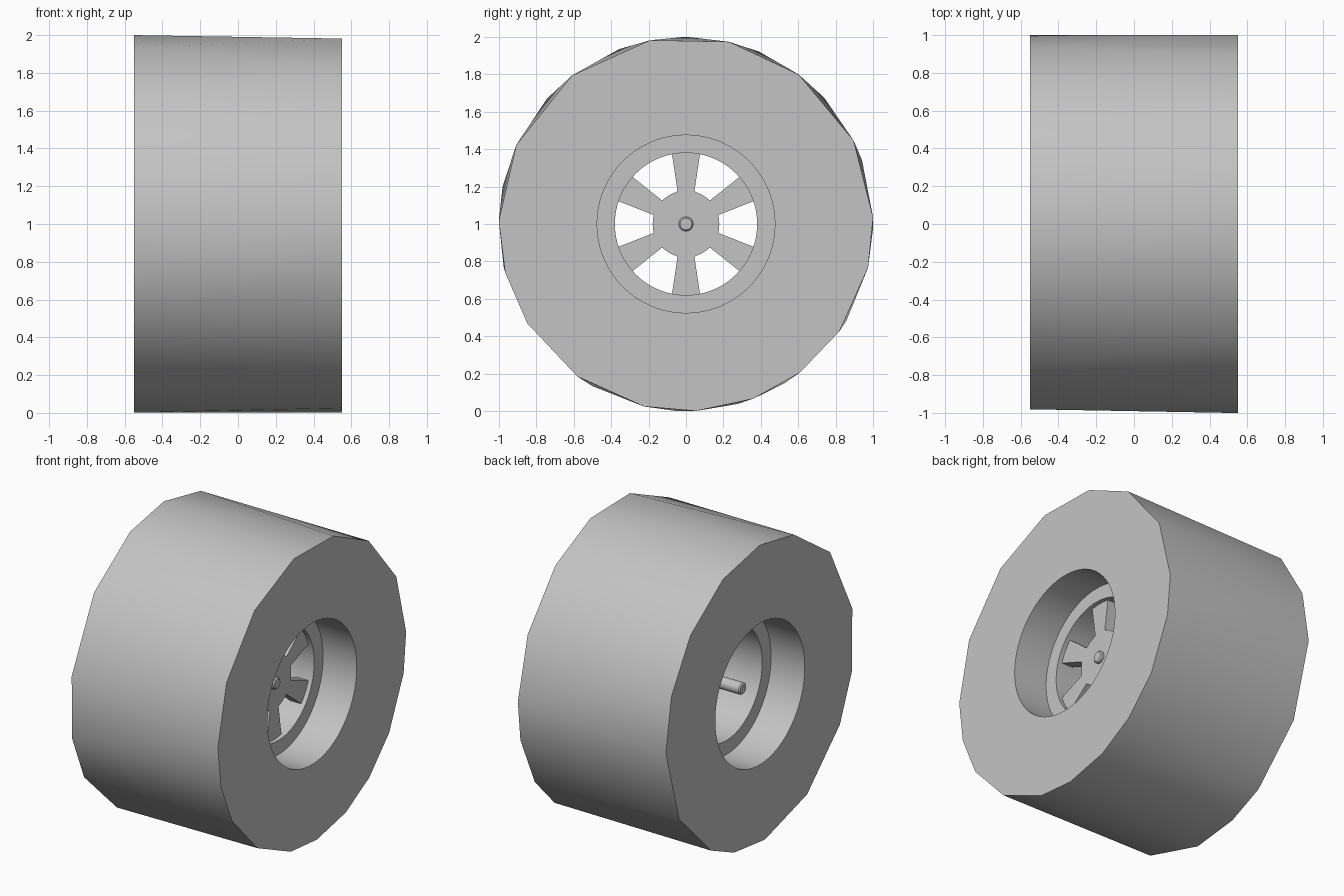
import bpy, bmesh, math

cube = bpy.data.objects.get("Cube")
if cube:
    bpy.data.objects.remove(cube, do_unlink=True)

grey = bpy.data.materials.new("plain grey")
grey.use_nodes = True
grey.diffuse_color = (0.55, 0.55, 0.55, 1)
grey.node_tree.nodes["Principled BSDF"].inputs["Base Color"].default_value = (0.55, 0.55, 0.55, 1)

CIRCLE = [-180 + 360 * i / 72 for i in range(72)]
MID_Z = 1.0


def point(x, radius, degrees):
    a = math.radians(degrees)
    return (x, radius * math.cos(a), MID_Z + radius * math.sin(a))


def ring(bm, x, radius, angles=CIRCLE):
    """Vertices around the axle, with their angles."""
    return [bm.verts.new(point(x, radius, a)) for a in angles], angles


def stitch(bm, ring_a, ring_b):
    """Join two rings that may differ in number and spacing of vertices."""
    (va, aa), (vb, ab) = ring_a, ring_b
    n, m = len(va), len(vb)
    aa, ab = list(aa) + [aa[0] + 360], list(ab) + [ab[0] + 360]
    i = j = 0
    while i < n or j < m:
        step_a = j == m or (i < n and aa[i] + aa[i + 1] <= ab[j] + ab[j + 1])
        if step_a:
            bm.faces.new((va[i], va[(i + 1) % n], vb[j % m]))
            i += 1
        else:
            bm.faces.new((vb[j], va[i % n], vb[(j + 1) % m]))
            j += 1


def finish(bm, name):
    bmesh.ops.recalc_face_normals(bm, faces=bm.faces[:])
    mesh = bpy.data.meshes.new(name)
    bm.to_mesh(mesh)
    bm.free()
    obj = bpy.data.objects.new(name, mesh)
    bpy.context.collection.objects.link(obj)
    mesh.materials.append(grey)
    bpy.ops.object.select_all(action='DESELECT')
    obj.select_set(True)
    bpy.context.view_layer.objects.active = obj
    bpy.ops.object.shade_smooth_by_angle(angle=math.radians(32))
    return obj


def closed_loop(bm, rings):
    for k, r in enumerate(rings):
        stitch(bm, r, rings[(k + 1) % len(rings)])


# Tyre: coarse uneven outer edges, round bore
left_edge = [-167, -148, -120, -93, -74, -58.5, -31, -1, 20, 42.5, 67, 90, 111, 138, 168.5]
right_edge = [-165, -148, -125.5, -103, -87, -69, -52.5, -35, -13.5, 2, 26.5, 53,
              76.7, 101, 127.5, 155, 179]
bm = bmesh.new()
closed_loop(bm, [ring(bm, -0.55, 1, left_edge), ring(bm, 0.55, 1, right_edge),
                 ring(bm, 0.55, 0.475), ring(bm, -0.55, 0.475)])
finish(bm, "tyre")

# Rim: recessed barrel inside the bore
bm = bmesh.new()
closed_loop(bm, [ring(bm, x, r) for x, r in
                 ((-0.3, 0.475), (0.3, 0.475), (0.3, 0.38), (-0.3, 0.38))])
finish(bm, "rim")

# Spoke plate: six flared spokes around a hub
bm = bmesh.new()
outline = []
for k in range(6):
    centre = 30 + 60 * k
    for radius, offset in ((0.18, -14.5), (0.385, -11.3), (0.39, 0), (0.385, 11.3), (0.18, 14.5),
                           (0.178, 22), (0.178, 30), (0.178, 38)):
        outline.append(bm.verts.new(point(0.27, radius, centre + offset)))
face = bm.faces.new(outline)
extruded = bmesh.ops.extrude_face_region(bm, geom=[face], use_keep_orig=True)
moved = [g for g in extruded["geom"] if isinstance(g, bmesh.types.BMVert)]
bmesh.ops.translate(bm, verts=moved, vec=(-0.08, 0, 0))
finish(bm, "spoke_plate")

# Axle: thin rod with chamfered ends
bm = bmesh.new()
rod_angles = CIRCLE[::3]
rod = [ring(bm, x, r, rod_angles) for x, r in
       ((-0.425, 0.031), (-0.417, 0.039), (0.285, 0.039), (0.293, 0.031))]
for a, b in zip(rod, rod[1:]):
    stitch(bm, a, b)
for end in (rod[0], rod[-1]):
    bm.faces.new(end[0])
finish(bm, "axle")
